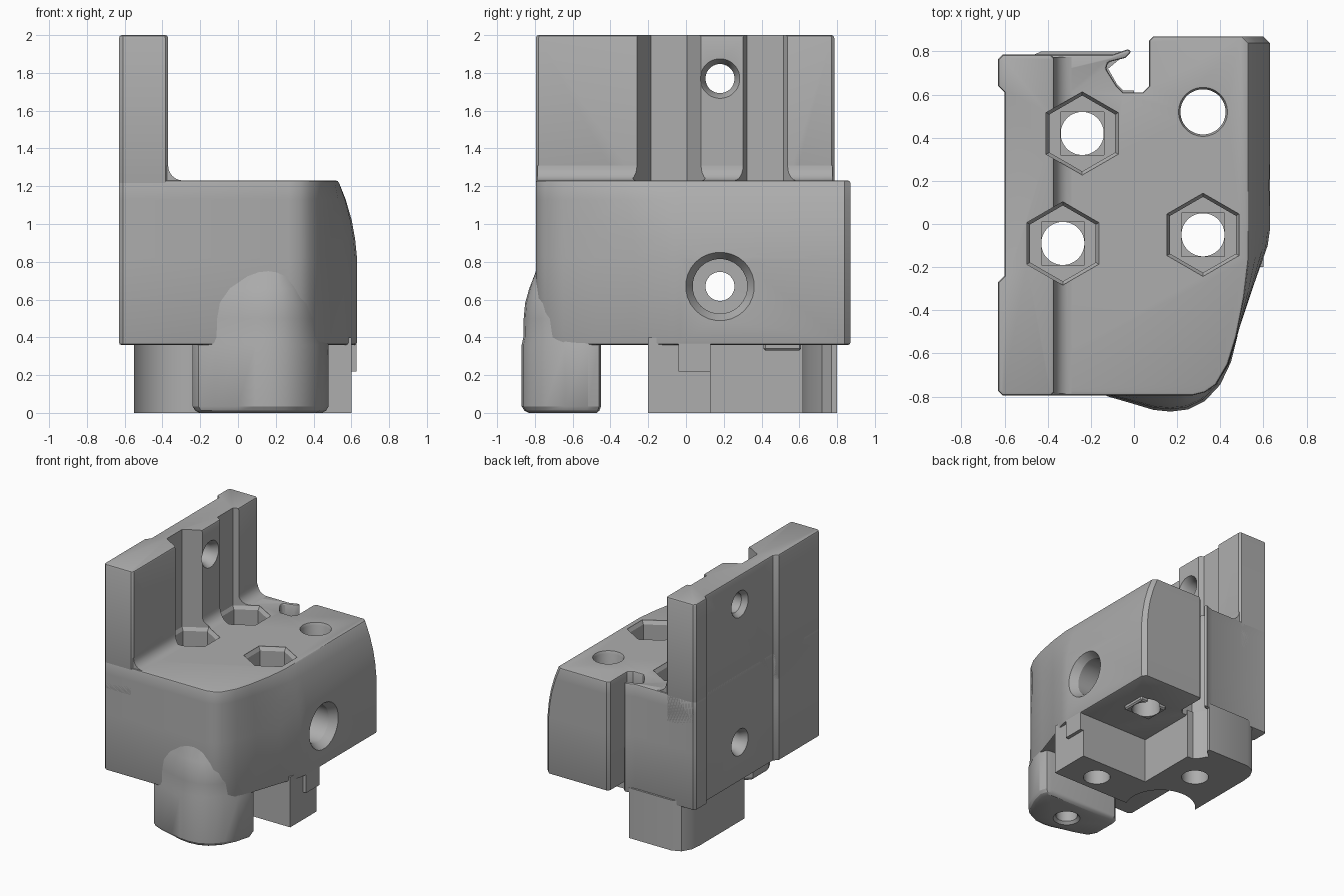
import bpy, bmesh, math
from mathutils import Matrix, Vector

if "Cube" in bpy.data.objects:
    bpy.data.objects.remove(bpy.data.objects["Cube"])

grey = bpy.data.materials.new("plain grey")
grey.diffuse_color = (0.42, 0.42, 0.42, 1)
grey.use_nodes = True
grey.node_tree.nodes["Principled BSDF"].inputs["Base Color"].default_value = grey.diffuse_color


def loft(name, rings):
    """Skin matching closed rings of 3D points and cap both ends."""
    bm = bmesh.new()
    rows = [[bm.verts.new(p) for p in r] for r in rings]
    n = len(rows[0])
    for a, b in zip(rows, rows[1:]):
        for i in range(n):
            j = (i + 1) % n
            bm.faces.new((a[i], a[j], b[j], b[i]))
    bm.faces.new(rows[0][::-1])
    bm.faces.new(rows[-1])
    bmesh.ops.recalc_face_normals(bm, faces=bm.faces)
    me = bpy.data.meshes.new(name)
    bm.to_mesh(me)
    bm.free()
    ob = bpy.data.objects.new(name, me)
    bpy.context.collection.objects.link(ob)
    me.materials.append(grey)
    return ob


def prism(name, pts, z0, z1):
    return loft(name, [[(x, y, z) for x, y in pts] for z in (z0, z1)])


def box(name, x0, x1, y0, y1, z0, z1):
    return prism(name, [(x0, y0), (x1, y0), (x1, y1), (x0, y1)], z0, z1)


def turned(name, cx, cy, steps, n=40, axis="z"):
    """Stack of circles (height, radius) along z, or along x at (y, z)."""
    rings = []
    for h, r in steps:
        ring = []
        for i in range(n):
            a = 2 * math.pi * (i + 0.5) / n
            u, v = cx + r * math.cos(a), cy + r * math.sin(a)
            ring.append((u, v, h) if axis == "z" else (h, u, v))
        rings.append(ring)
    return loft(name, rings)


def apply_mods(ob):
    dg = bpy.context.evaluated_depsgraph_get()
    me = bpy.data.meshes.new_from_object(ob.evaluated_get(dg))
    ob.modifiers.clear()
    ob.data = me


def bevel(ob, width, segs=2, angle=50):
    m = ob.modifiers.new("bevel", "BEVEL")
    m.width, m.segments = width, segs
    m.limit_method, m.angle_limit = "ANGLE", math.radians(angle)
    apply_mods(ob)


# Main body: the right flank leans in toward the top, wire notch at the back
left = [(-0.61, 0.785), (-0.63, 0.765), (-0.63, 0.64), (-0.60, 0.61),
        (-0.60, -0.24), (-0.63, -0.27), (-0.63, -0.775), (-0.61, -0.795)]
notch = [(0.09, 0.87), (0.07, 0.85), (0.07, 0.64), (0.04, 0.61), (-0.05, 0.61),
         (-0.08, 0.64), (-0.13, 0.72), (-0.12, 0.75), (-0.04, 0.77),
         (-0.01, 0.80), (-0.03, 0.81), (-0.10, 0.785)]
front = [(0.27, -0.795), (0.33, -0.78), (0.38, -0.745)]
top = [(0.53, 0.84), (0.50, 0.87)] + notch + left + front + [
    (0.435, -0.65), (0.475, -0.52), (0.51, -0.34), (0.53, -0.17), (0.53, -0.02)]
low = [(0.63, 0.84), (0.60, 0.87)] + notch + left + front + [
    (0.44, -0.65), (0.49, -0.48), (0.56, -0.27), (0.62, -0.10), (0.63, -0.03)]
levels = [(0.36, 0), (0.82, 0), (0.92, 0.1), (1.02, 0.28), (1.13, 0.6), (1.23, 1)]
body = loft("main_body", [
    [(a[0] + (b[0] - a[0]) * t, a[1] + (b[1] - a[1]) * t, z) for a, b in zip(low, top)]
    for z, t in levels])
bevel(body, 0.012)

# Upright mounting plate and the fillet at its foot
plate = prism("mounting_plate", left + [(-0.385, -0.795), (-0.37, -0.78),
                                        (-0.37, 0.77), (-0.385, 0.785)], 1.0, 2.0)
bevel(plate, 0.015)
prof = [(-0.45, 1.2), (-0.29, 1.2), (-0.29, 1.23)]
prof += [(-0.29 - 0.08 * math.sin(a), 1.31 - 0.08 * math.cos(a))
         for a in [math.pi / 2 * i / 6 for i in range(1, 7)]] + [(-0.45, 1.31)]
fillet = loft("plate_fillet", [[(x, y, z) for x, z in prof] for y in (-0.785, 0.775)])

# Rounded front foot that blends into the front wall
foot_pts = [(-0.24, -0.50), (-0.24, -0.70), (-0.21, -0.76), (-0.12, -0.80), (0.0, -0.835),
            (0.09, -0.862), (0.17, -0.87), (0.25, -0.86), (0.33, -0.82),
            (0.40, -0.745), (0.45, -0.64), (0.48, -0.52), (0.46, -0.46),
            (0.42, -0.45), (-0.19, -0.45)]


def foot_ring(z, t, inset=0):
    """t pulls the outline back behind the front wall."""
    out = []
    for x, y in foot_pts:
        d = Vector((0.12 - x, -0.66 - y)).normalized() * inset
        x, y = x + d.x, y + d.y
        x += (0.14 - x) * 0.5 * t
        y = y + (max(y, -0.78) - y) * t
        out.append((x, y, z))
    return out


foot = loft("front_foot", [foot_ring(*a) for a in (
    (0, 0, 0.04), (0.012, 0, 0.015), (0.035, 0, 0), (0.36, 0, 0), (0.40, 0.1, 0.0),
    (0.50, 0.12, 0), (0.58, 0.2, 0), (0.66, 0.45, 0), (0.74, 0.8, 0), (0.80, 1, 0))])

# Lower L-shaped block, its overhanging skirt and the small pad near the back hole
block = prism("lower_block", [
    (0.60, -0.20), (0.60, 0.13), (0.0, 0.13), (0.0, 0.62), (-0.05, 0.62), (-0.08, 0.65),
    (-0.12, 0.72), (-0.06, 0.77), (-0.06, 0.80), (-0.43, 0.80), (-0.50, 0.77),
    (-0.54, 0.70), (-0.55, 0.62), (-0.55, -0.20)], 0, 0.40)
skirt = box("side_skirt", 0.45, 0.628, -0.16 + 0.12, 0.13, 0.22, 0.45)
pad = box("hole_pad", 0.20, 0.44, 0.41, 0.61, 0.33, 0.40)
bevel(pad, 0.01, 1)
parts = [body, plate, fillet, foot, block, skirt, pad]

# Cutters: hexagonal nut pockets with screw holes, open upward through the plate
cutters = []
for x, y in ((-0.24, 0.42), (-0.33, -0.09), (0.32, -0.05)):
    cutters.append(turned("cut_pocket", x, y, [
        (0.95, 0.176), (1.20, 0.176), (1.225, 0.193), (2.2, 0.193)], 6))
    cutters.append(box("cut_step", x - 0.1, x + 0.1, y - 0.1, y + 0.1, 0.92, 0.97))
    cutters.append(turned("cut_screw", x, y, [(-0.1, 0.10), (1.1, 0.10)]))
cutters.append(turned("cut_back_screw", 0.32, 0.52, [
    (0.2, 0.105), (1.21, 0.105), (1.24, 0.118), (1.3, 0.118)]))
cutters.append(turned("cut_foot", 0.10, -0.66, [(-0.1, 0.10), (0.0, 0.10), (0.02, 0.08), (0.5, 0.08)]))
# Sideways screw holes
cutters.append(turned("cut_side", 0.18, 0.67, [
    (-0.7, 0.105), (-0.60, 0.105), (-0.55, 0.077), (0.25, 0.077), (0.251, 0.145),
    (0.57, 0.145), (0.63, 0.182), (0.7, 0.182)], 28, "x"))
cutters.append(turned("cut_upper", 0.18, 1.77, [
    (-0.7, 0.105), (-0.60, 0.105), (-0.56, 0.077), (-0.42, 0.077), (-0.37, 0.105),
    (-0.3, 0.105)], 32, "x"))
# Round clearance under the left pocket, for the lower block only
clearance = turned("cut_clearance", -0.33, -0.09, [(-0.1, 0.26), (0.36, 0.26)], 48)

for ob in parts:
    for c in cutters + ([clearance] if ob is block else []):
        m = ob.modifiers.new("cut", "BOOLEAN")
        m.operation, m.solver, m.object = "DIFFERENCE", "EXACT", c
    bpy.context.view_layer.update()
    apply_mods(ob)
for c in cutters + [clearance]:
    bpy.data.objects.remove(c)

# Smooth the rounded surfaces, keep edges sharp
for ob in parts:
    bpy.ops.object.select_all(action="DESELECT")
    ob.select_set(True)
    bpy.context.view_layer.objects.active = ob
    bpy.ops.object.shade_smooth_by_angle(angle=math.radians(30))
